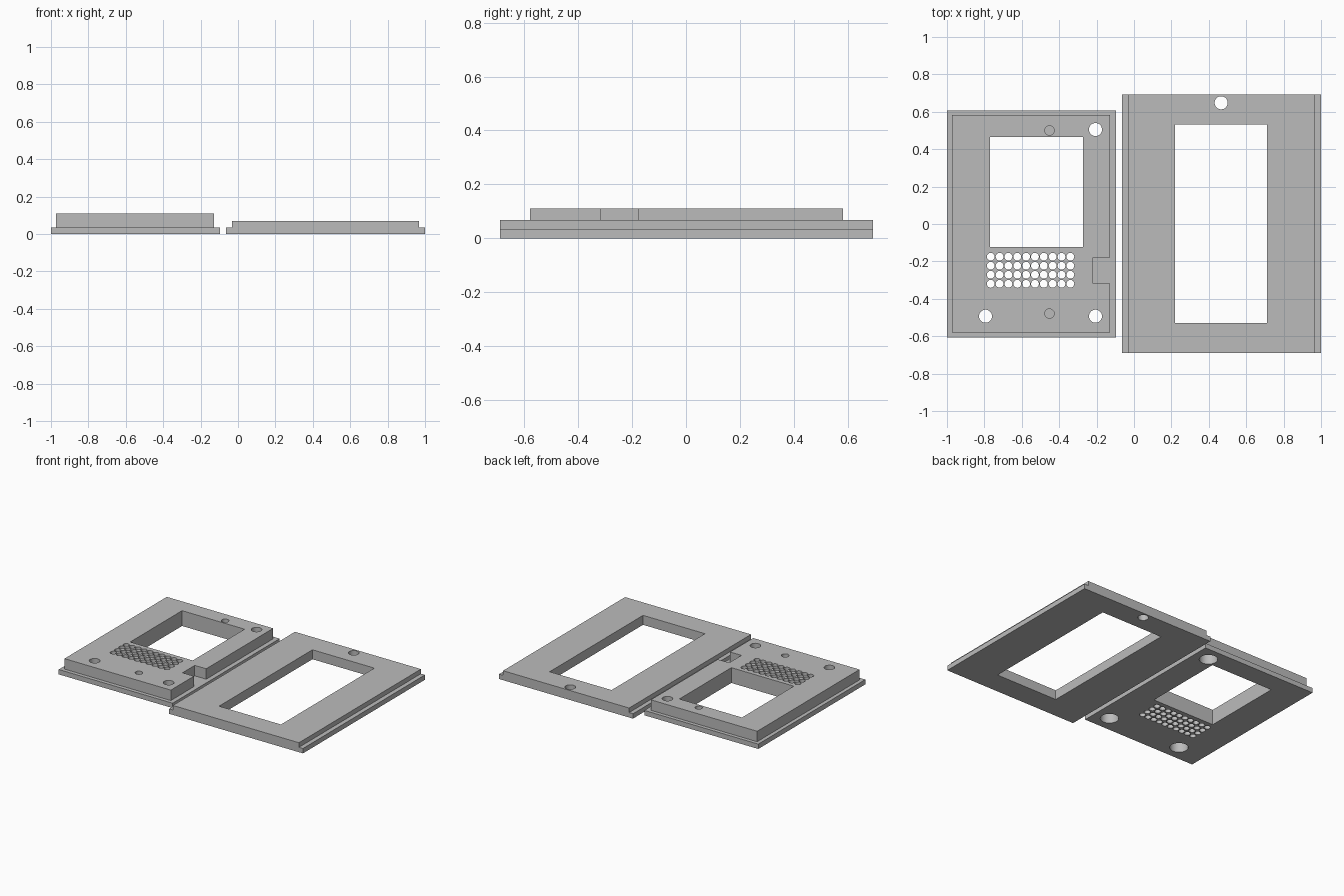
import bpy, bmesh, math
from mathutils import Matrix, Vector

if "Cube" in bpy.data.objects:
    bpy.data.objects.remove(bpy.data.objects["Cube"])

grey = bpy.data.materials.new("light grey plastic")
grey.diffuse_color = (0.5, 0.5, 0.5, 1)
grey.use_nodes = True
grey.node_tree.nodes["Principled BSDF"].inputs["Base Color"].default_value = grey.diffuse_color


def add_box(bm, x0, x1, y0, y1, z0, z1):
    m = Matrix.Translation(((x0 + x1) / 2, (y0 + y1) / 2, (z0 + z1) / 2))
    bmesh.ops.create_cube(bm, size=1, matrix=m @ Matrix.Diagonal((x1 - x0, y1 - y0, z1 - z0, 1)))


def add_cyl(bm, x, y, r, z0, z1, n=32):
    bmesh.ops.create_cone(bm, cap_ends=True, segments=n, radius1=r, radius2=r, depth=z1 - z0,
                          matrix=Matrix.Translation((x, y, (z0 + z1) / 2)))


def make(name, boxes=(), cyls=()):
    bm = bmesh.new()
    for b in boxes:
        add_box(bm, *b)
    for c in cyls:
        add_cyl(bm, *c)
    me = bpy.data.meshes.new(name)
    bm.to_mesh(me)
    bm.free()
    me.materials.append(grey)
    ob = bpy.data.objects.new(name, me)
    bpy.context.collection.objects.link(ob)
    return ob


def boolean(target, tool, op):
    mod = target.modifiers.new(op, 'BOOLEAN')
    mod.operation, mod.solver, mod.object = op, 'EXACT', tool
    bpy.context.view_layer.objects.active = target
    bpy.ops.object.modifier_apply(modifier=mod.name)
    bpy.data.objects.remove(tool)


def finish(ob):
    bpy.ops.object.select_all(action='DESELECT')
    ob.select_set(True)
    bpy.context.view_layer.objects.active = ob
    bpy.ops.object.shade_smooth_by_angle(angle=math.radians(25))


LIP = 0.035

# Thick panel: flange with a raised block
front = make("speaker_panel", [(-1, -0.095, -0.606, 0.608, 0, LIP)])
boolean(front, make("raised_block", [(-0.973, -0.128, -0.579, 0.582, LIP - 0.01, 0.11)]), 'UNION')

# Screen window, speaker grille and screw holes
screws = [(-0.206, 0.505), (-0.206, -0.493), (-0.794, -0.493)]
holes = [(x, y, 0.035, -0.1, 0.2) for x, y in screws]
holes += [(-0.766 + i * 0.0473, -0.175 - j * 0.0483, 0.021, -0.1, 0.2, 16)
          for i in range(10) for j in range(4)]
# Shallow peg sockets
holes += [(-0.452, y, 0.025, 0.05, 0.2) for y in (0.5, -0.479)]
boolean(front, make("cutter", [(-0.77, -0.273, -0.124, 0.465, -0.1, 0.2)], holes), 'DIFFERENCE')
# Cable notch in the side of the raised block
boolean(front, make("cutter", [(-0.219, -0.128 + 0.01, -0.317, -0.178, LIP, 0.2)]), 'DIFFERENCE')
# Screw head recesses underneath
boolean(front, make("cutter", [], [(x, y, 0.06, -0.1, 0.07) for x, y in screws]), 'DIFFERENCE')
finish(front)

# Thin panel: flange with a narrower step on top
back = make("window_panel", [(-0.064, 1, -0.691, 0.693, 0, LIP)])
boolean(back, make("raised_step", [(-0.033, 0.968, -0.691, 0.693, LIP - 0.01, 0.068)]), 'UNION')
# Tall window and hanging hole
boolean(back, make("cutter", [(0.219, 0.711, -0.528, 0.532, -0.1, 0.2)],
                   [(0.466, 0.648, 0.035, -0.1, 0.2)]), 'DIFFERENCE')
finish(back)
